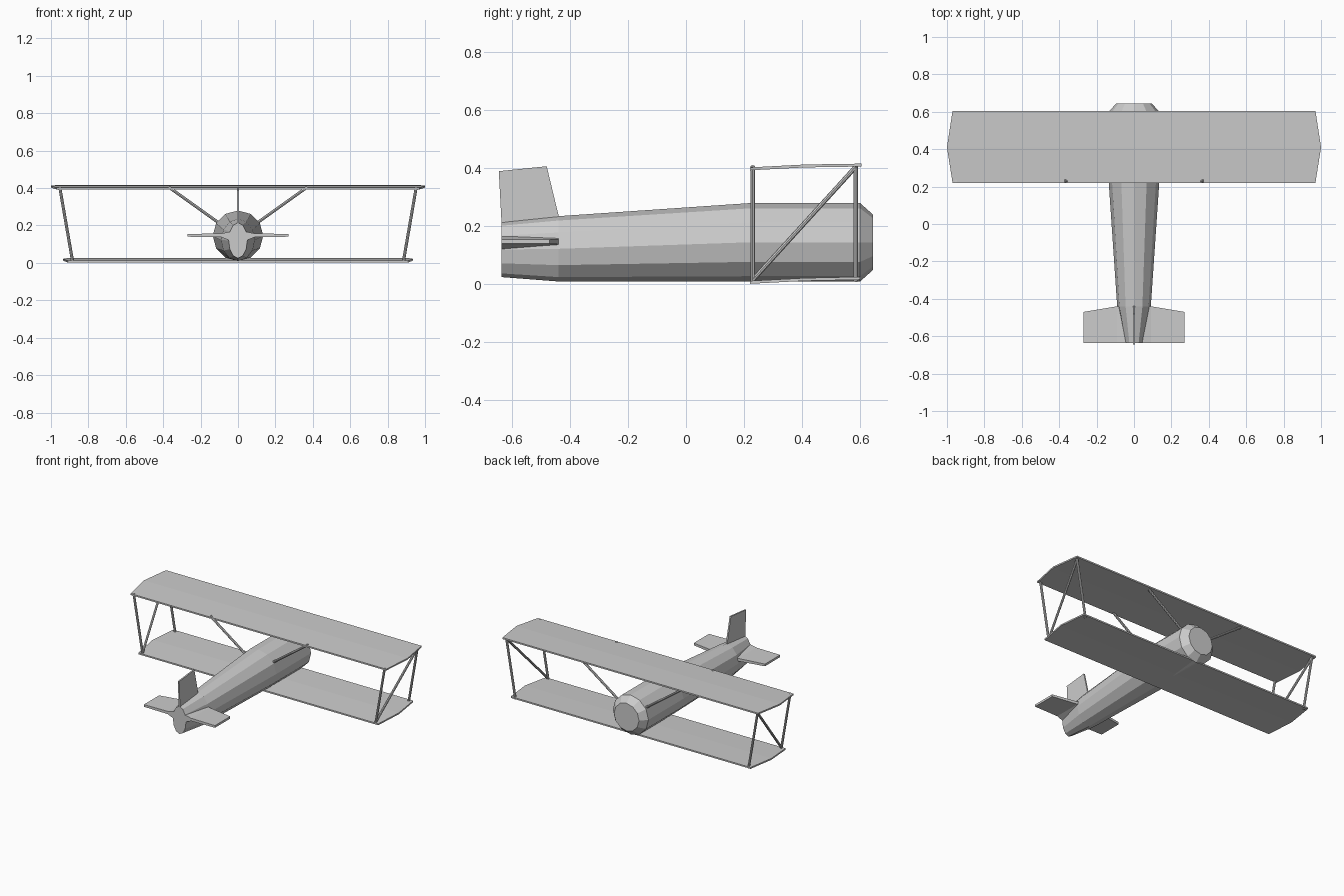
import bpy, bmesh, math
from mathutils import Vector

if "Cube" in bpy.data.objects:
    bpy.data.objects.remove(bpy.data.objects["Cube"])


def make_object(name, bm):
    bmesh.ops.recalc_face_normals(bm, faces=bm.faces)
    me = bpy.data.meshes.new(name)
    bm.to_mesh(me)
    bm.free()
    ob = bpy.data.objects.new(name, me)
    bpy.context.collection.objects.link(ob)
    return ob


def loft(name, rings):
    bm = bmesh.new()
    rows = [[bm.verts.new(p) for p in ring] for ring in rings]
    n = len(rows[0])
    for a, b in zip(rows, rows[1:]):
        for i in range(n):
            j = (i + 1) % n
            bm.faces.new((a[i], a[j], b[j], b[i]))
    bm.faces.new(rows[0])
    bm.faces.new(rows[-1])
    return make_object(name, bm)


def rod(name, a, b, r=0.008):
    a, b = Vector(a), Vector(b)
    bm = bmesh.new()
    bmesh.ops.create_cone(bm, cap_ends=True, segments=8, radius1=r, radius2=r,
                          depth=(b - a).length)
    ob = make_object(name, bm)
    ob.location = (a + b) / 2
    ob.rotation_euler = (b - a).to_track_quat('Z', 'Y').to_euler()


# Fuselage: twelve-sided sections (y, half width, bottom, top)
sections = [(-0.635, 0.05, 0.025, 0.215), (-0.44, 0.09, 0.01, 0.235),
            (0.22, 0.135, 0.01, 0.28), (0.60, 0.135, 0.01, 0.28),
            (0.645, 0.095, 0.05, 0.24)]
rings = []
for y, w, lo, hi in sections:
    rings.append([(w * math.sin(t), y, (lo + hi) / 2 + (hi - lo) / 2 * math.cos(t))
                  for t in (math.tau * k / 12 for k in range(12))])
loft("fuselage", rings)


# Wings: three-point cambered profile swept between the tips
def wing(name, edge, mid, profile, thick=0.01):
    rings = []
    for s in (-1, 1):
        xs = (edge, mid, edge)
        upper = [(s * x, y, z) for x, (y, z) in zip(xs, profile)]
        lower = [(x, y, z - thick) for x, y, z in reversed(upper)]
        rings.append(upper + lower)
    loft(name, rings)


wing("upper_wing", 0.97, 1.0, [(0.22, 0.403), (0.41, 0.413), (0.605, 0.416)])
wing("lower_wing", 0.91, 0.935, [(0.22, 0.012), (0.41, 0.022), (0.60, 0.026)])

# Wing struts and cabane struts, both sides
for s, side in ((-1, "left"), (1, "right")):
    for y, end in ((0.23, "rear"), (0.585, "front")):
        rod(f"{side}_{end}_strut", (s * 0.885, y, 0.01), (s * 0.953, y, 0.405))
        rod(f"{side}_{end}_cabane", (s * 0.09, y, 0.205), (s * 0.37, y, 0.405))
    rod(f"{side}_diagonal_strut", (s * 0.885, 0.23, 0.015), (s * 0.953, 0.585, 0.405))

# Tailplane with thickened roots: (x, front y, bottom, top)
for s, side in ((-1, "left"), (1, "right")):
    loft(f"{side}_tailplane",
         [[(s * x, -0.635, lo), (s * x, y, lo), (s * x, y, hi), (s * x, -0.635, hi)]
          for x, y, lo, hi in ((0.03, -0.435, 0.12, 0.167), (0.05, -0.435, 0.122, 0.165),
                               (0.09, -0.44, 0.138, 0.157), (0.27, -0.47, 0.14, 0.155))])

# Tail fin
outline = [(-0.635, 0.20), (-0.645, 0.39), (-0.48, 0.407), (-0.435, 0.22)]
loft("tail_fin", [[(x, y, z) for y, z in outline] for x in (-0.005, 0.005)])
